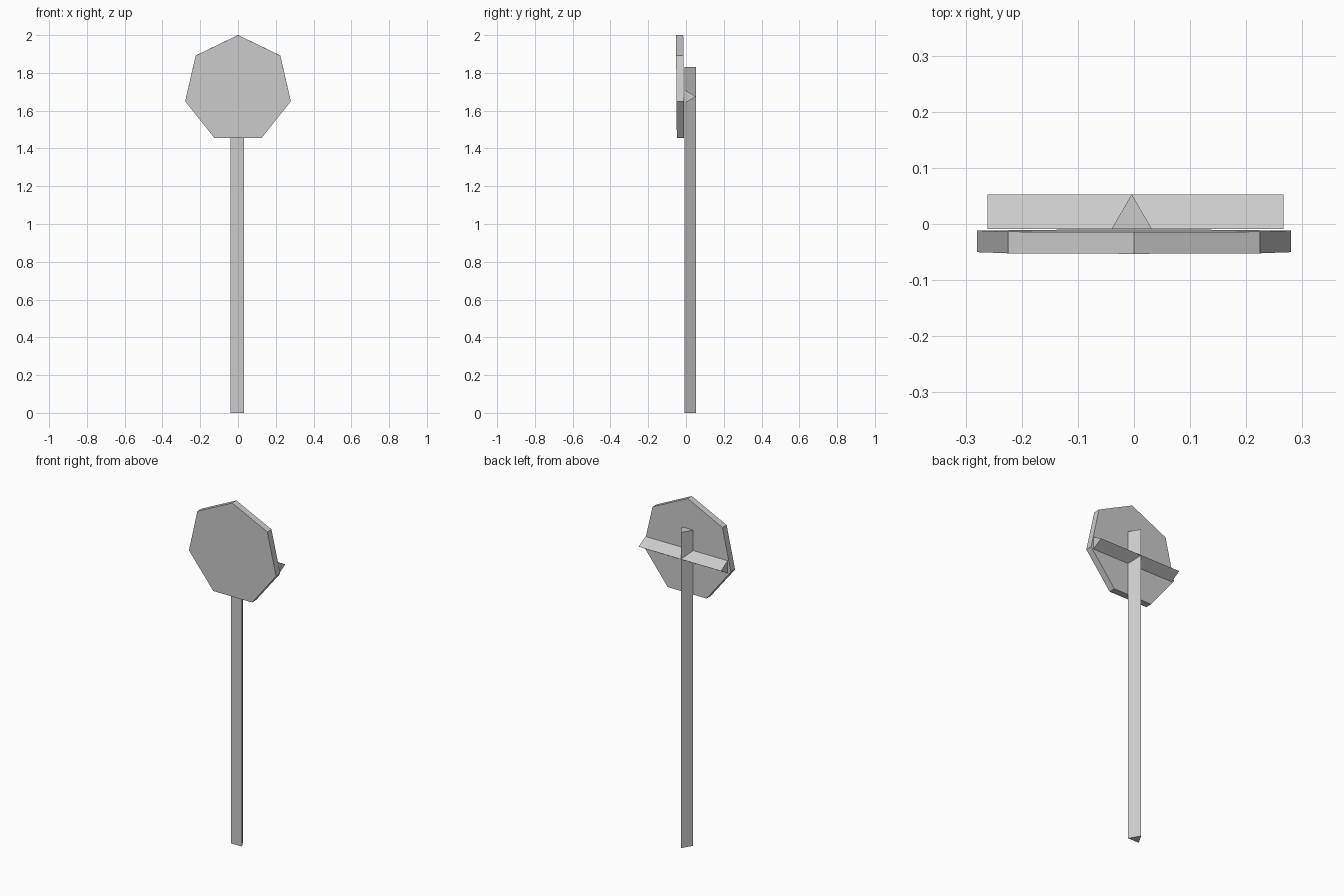
import bpy, bmesh, math
from mathutils import Matrix, Vector

cube = bpy.data.objects.get("Cube")
if cube:
    bpy.data.objects.remove(cube, do_unlink=True)

# Single plain grey
GREY = (0.6, 0.6, 0.6, 1)
grey = bpy.data.materials.new("plain grey")
grey.use_nodes = True
grey.diffuse_color = GREY
grey.node_tree.nodes["Principled BSDF"].inputs["Base Color"].default_value = GREY


def prism(name, outline, direction):
    """Extrude a closed outline along a direction."""
    bm = bmesh.new()
    base = bm.faces.new([bm.verts.new(p) for p in outline])
    moved = bmesh.ops.extrude_face_region(bm, geom=[base], use_keep_orig=True)
    verts = [g for g in moved["geom"] if isinstance(g, bmesh.types.BMVert)]
    bmesh.ops.translate(bm, verts=verts, vec=direction)
    bmesh.ops.recalc_face_normals(bm, faces=bm.faces)
    mesh = bpy.data.meshes.new(name)
    bm.to_mesh(mesh)
    bm.free()
    mesh.materials.append(grey)
    obj = bpy.data.objects.new(name, mesh)
    bpy.context.collection.objects.link(obj)
    return obj


FLAT, APEX, HALF = -0.009, 0.053, 0.036   # shared triangular section

# Three-sided post, its ridge facing back
px = -0.004
prism("post", [(px - HALF, FLAT, 0), (px + HALF, FLAT, 0), (px, APEX, 0)], (0, 0, 1.83))

# Three-sided crossbar behind the plate
bz = 1.675
prism("crossbar", [(-0.261, FLAT, bz - HALF), (-0.261, FLAT, bz + HALF), (-0.261, APEX, bz)],
      (0.527, 0, 0))

# Seven-sided plate, leaning very slightly forward
R, THICK = 0.2867, 0.0385
ring = [(R * math.sin(math.tau * i / 7), -THICK / 2, R * math.cos(math.tau * i / 7))
        for i in range(7)]
plate = prism("sign_plate", ring, (0, THICK, 0))
plate.data.transform(Matrix.Translation(Vector((0, -0.0315, 2 - R)))
                     @ Matrix.Rotation(0.0083, 4, "X"))
